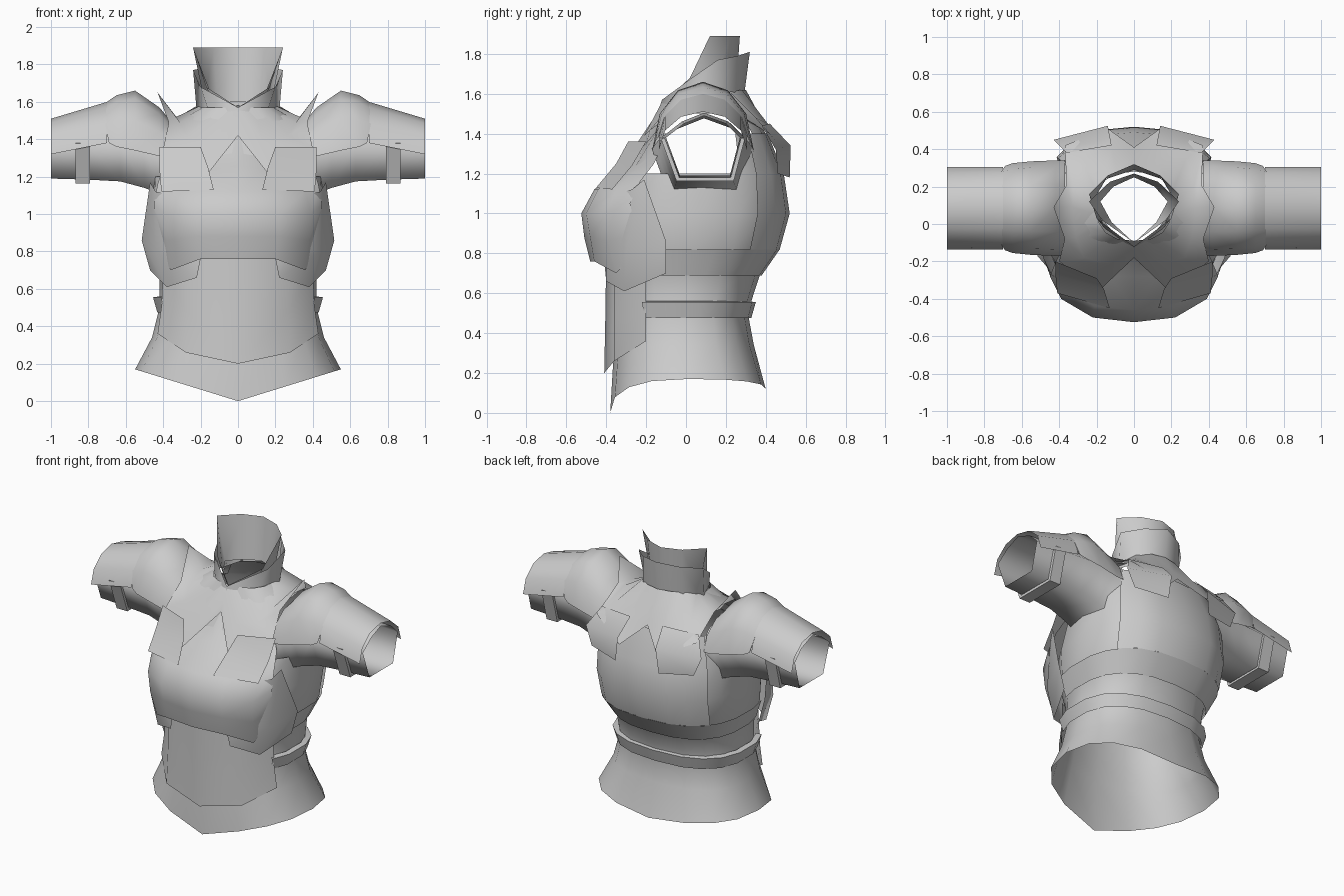
import bpy
import math
from math import cos, sin, pi, radians

default_cube = bpy.data.objects.get("Cube")
if default_cube:
    bpy.data.objects.remove(default_cube, do_unlink=True)

# One plain grey for the whole suit
grey = bpy.data.materials.new("plain_grey")
grey.use_nodes = True
grey.diffuse_color = (0.6, 0.6, 0.6, 1)
shader = next(node for node in grey.node_tree.nodes if node.type == "BSDF_PRINCIPLED")
shader.inputs["Base Color"].default_value = grey.diffuse_color


def sheet(name, rows, mirror=True, closed=False, keep=None, angle=65):
    """Open surface through rows of points, optionally mirrored across x."""
    width = len(rows[0])
    points = [point for row in rows for point in row]
    faces = []
    for r in range(len(rows) - 1):
        for c in range(width if closed else width - 1):
            following = (c + 1) % width
            face = (r * width + c, r * width + following,
                    (r + 1) * width + following, (r + 1) * width + c)
            centre = [sum(points[i][axis] for i in face) / len(face) for axis in range(3)]
            if keep is None or keep(*centre):
                faces.append(face)
    mesh = bpy.data.meshes.new(name)
    mesh.from_pydata(points, [], faces)
    mesh.materials.append(grey)
    obj = bpy.data.objects.new(name, mesh)
    bpy.context.collection.objects.link(obj)
    bpy.ops.object.select_all(action="DESELECT")
    obj.select_set(True)
    bpy.context.view_layer.objects.active = obj
    if mirror:
        modifier = obj.modifiers.new("mirror", "MIRROR")
        modifier.use_clip = True
        modifier.merge_threshold = 0.002
    bpy.ops.object.mode_set(mode="EDIT")
    bpy.ops.mesh.select_all(action="SELECT")
    bpy.ops.mesh.normals_make_consistent(inside=False)
    bpy.ops.object.mode_set(mode="OBJECT")
    bpy.ops.object.shade_smooth_by_angle(angle=radians(angle))


def torso_ring(z, half_width, front, back, angles, grow=0.0, dip=0.0):
    """Rounded-square ring; angle zero faces the front."""
    middle, depth = (front + back) / 2, (back - front) / 2 + grow
    ring = []
    for a in angles:
        across, along = sin(a), -cos(a)
        x = math.copysign(abs(across) ** 0.8, across) * (half_width + grow)
        y = middle + math.copysign(abs(along) ** 0.8, along) * depth
        drop = dip * (1 - abs(x) / half_width) * (1 if along < 0 else 0.3)
        ring.append((x, y, z - drop))
    return ring


# Torso: height, half width, front, back
levels = [
    (.17, .55, -.38, .40), (.34, .46, -.36, .34), (.50, .42, -.34, .31),
    (.60, .42, -.34, .34), (.69, .42, -.36, .37), (.82, .47, -.38, .46),
    (1.0, .48, -.40, .51), (1.2, .47, -.30, .48), (1.4, .41, -.17, .40),
    (1.5, .33, -.12, .34), (1.57, .20, -.09, .28),
]
around = [2 * pi * i / 16 for i in range(16)]


def outside_armhole(x, y, z):
    return not (abs(x) > .22 and 1.2 < z < 1.5 and -.12 < y < .3)


sheet("torso", [torso_ring(*level, around, dip=.17 if i == 0 else 0)
                for i, level in enumerate(levels)],
      mirror=False, closed=True, keep=outside_armhole)

# Back armour and belt follow the torso rings
back_arc = [pi + radians(step) for step in range(-54, 55, 18)]
waist_arc = [pi + radians(step) for step in range(-112, 113, 16)]
sheet("back_plate", [torso_ring(*level, back_arc, grow=.01) for level in levels[5:9]], mirror=False)
sheet("back_plate_hem", [torso_ring(*level, waist_arc, grow=.01) for level in levels[4:6]], mirror=False)
belt_arc = [radians(step) for step in range(60, 301, 20)]
sheet("belt", [torso_ring(z, .425, -.34, .315, belt_arc, grow=grow)
               for z, grow in ((.475, .012), (.555, .035), (.56, 0))], mirror=False, angle=40)

# Front armour
sheet("belly_plate", [
    [(0, -.41, .20), (.28, -.36, .26), (.43, -.20, .36)],
    [(0, -.405, .45), (.27, -.36, .48), (.41, -.20, .50)],
    [(0, -.40, .78), (.27, -.36, .78), (.40, -.20, .70)],
])
sheet("chest_plate", [
    [(0, -.48, .76), (.20, -.46, .76), (.36, -.35, .70), (.38, -.31, .74)],
    [(0, -.51, .88), (.22, -.48, .88), (.38, -.39, .86), (.43, -.25, .90)],
    [(0, -.525, 1.0), (.22, -.50, 1.0), (.39, -.40, 1.0), (.45, -.28, 1.05)],
    [(0, -.46, 1.12), (.21, -.44, 1.12), (.36, -.35, 1.12), (.43, -.23, 1.16)],
    [(0, -.28, 1.26), (.13, -.28, 1.24), (.27, -.24, 1.23), (.40, -.16, 1.25)],
    [(0, -.155, 1.43), (.06, -.16, 1.38), (.23, -.16, 1.33), (.36, -.12, 1.34)],
])
sheet("rib_plate", [
    [(.20, -.41, .76), (.22, -.40, .66), (.38, -.31, .61), (.47, -.10, .70)],
    [(.20, -.41, .90), (.30, -.40, .85), (.44, -.30, .80), (.515, -.10, .86)],
    [(.20, -.41, 1.1), (.34, -.35, 1.1), (.44, -.27, 1.12), (.47, -.21, 1.17)],
])

# Neck pieces, listed from the back to the front
sheet("inner_collar", [
    [(0, .27, 1.89), (.13, .225, 1.89), (.24, .12, 1.89), (.17, .02, 1.68), (0, -.10, 1.57)],
    [(0, .25, 1.60), (.11, .20, 1.60), (.18, .12, 1.60), (.12, .01, 1.58), (0, -.10, 1.55)],
])
sheet("outer_collar", [
    [(0, .32, 1.81), (.14, .26, 1.79), (.24, .16, 1.77), (.20, .03, 1.68), (0, -.12, 1.57)],
    [(0, .29, 1.58), (.15, .24, 1.56), (.22, .12, 1.54), (.15, -.03, 1.53), (0, -.14, 1.51)],
])

# Shoulder yoke with pointed rim, listed from the front to the back
sheet("yoke", [
    [(0, -.12, 1.56), (.09, -.06, 1.56), (.14, -.01, 1.56), (.18, .05, 1.57), (.20, .10, 1.58),
     (.20, .17, 1.59), (.17, .22, 1.61), (.09, .28, 1.62), (0, .30, 1.62)],
    [(0, -.16, 1.48), (.13, -.21, 1.39), (.27, -.18, 1.42), (.31, -.07, 1.49), (.33, .09, 1.52),
     (.32, .20, 1.52), (.28, .35, 1.48), (.12, .41, 1.45), (0, .37, 1.49)],
    [(0, -.18, 1.42), (.19, -.36, 1.18), (.40, -.20, 1.35), (.37, -.08, 1.49), (.43, .09, 1.65),
     (.36, .21, 1.53), (.37, .42, 1.40), (.14, .51, 1.29), (0, .41, 1.42)],
])
sheet("front_tab", [
    [(.20, -.29, 1.36), (.42, -.20, 1.36)],
    [(.16, -.35, 1.25), (.42, -.27, 1.24)],
    [(.13, -.45, 1.13), (.41, -.37, 1.12)],
])
sheet("back_tab", [
    [(.12, .42, 1.45), (.36, .38, 1.44)],
    [(.14, .525, 1.34), (.43, .45, 1.32)],
    [(.16, .52, 1.18), (.38, .46, 1.20)],
])

# Arms: seven-sided tubes with a flat underside
arm_section = [(-.19, .04), (-.12, -.15), (.13, -.15), (.18, .04), (.11, .11), (0, .15), (-.10, .11)]


def arm_ring(x, scale, height=1.34, count=7):
    return [(x, .09 + y * scale, height + z * scale) for y, z in arm_section[:count]]


sheet("sleeve", [arm_ring(1.0, 1), arm_ring(.8, 1.04), arm_ring(.63, 1.1),
                 arm_ring(.5, 1.2, 1.32), arm_ring(.42, 1.27, 1.30), arm_ring(.34, 1.38, 1.27)],
      closed=True, angle=80)
sheet("arm_band", [arm_ring(x, scale, 1.335, 4)
                   for x, scale in ((.79, 1.05), (.79, 1.15), (.87, 1.15), (.87, 1.03))])


def arch(x, half, top, bottom, flare=0.0):
    """Half-round arch over the arm; its lower ends slide inward by flare."""
    ring = []
    for i in range(7):
        a = pi * i / 6
        rise = sin(a)
        ring.append((x - flare * (1 - rise), .085 - half * cos(a), bottom + (top - bottom) * rise))
    return ring


sheet("arm_guard", [arch(1.0, .22, 1.51, 1.32), arch(.70, .22, 1.60, 1.38)])
sheet("shoulder_pad", [arch(.72, .21, 1.55, 1.40, .03), arch(.73, .225, 1.58, 1.38, .04),
                       arch(.65, .24, 1.635, 1.36), arch(.55, .25, 1.66, 1.34),
                       arch(.42, .255, 1.57, 1.31), arch(.37, .255, 1.51, 1.31)])
